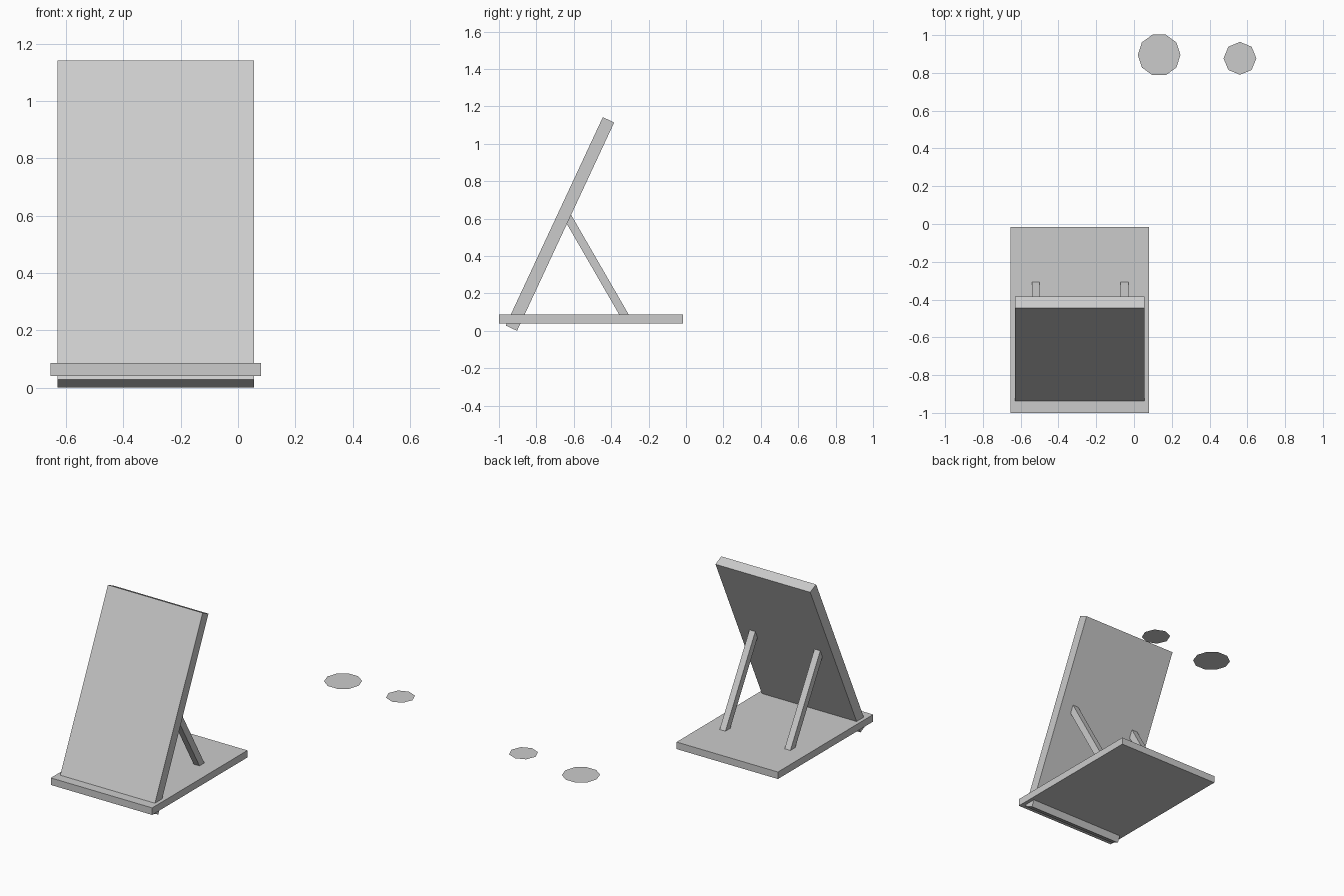
import bpy
from math import radians

if "Cube" in bpy.data.objects:
    bpy.data.objects.remove(bpy.data.objects["Cube"])


def box(name, center, size, tilt=0):
    """Box of the given size, tilted about the x axis (degrees)."""
    bpy.ops.mesh.primitive_cube_add(size=1, location=center)
    ob = bpy.context.object
    ob.name = name
    ob.scale = size
    bpy.ops.object.transform_apply(location=False, rotation=False, scale=True)
    ob.rotation_euler.x = radians(-tilt)
    return ob


def disc(name, center, radius, sides):
    """Flat polygon disc with a corner on the x axis."""
    bpy.ops.mesh.primitive_circle_add(vertices=sides, radius=radius,
                                      fill_type='NGON', location=center,
                                      rotation=(0, 0, radians(90)))
    ob = bpy.context.object
    ob.name = name
    # odd quarter-turns would put an edge on x for the ten-sided disc
    if sides % 4:
        ob.rotation_euler.z = radians(90)
    return ob


# Base slab
box("base", (-0.287, -0.508, 0.063), (0.733, 0.984, 0.046))

# Leaning panel, its lower edge passing through the base
box("leaning_panel", (-0.287, -0.674, 0.571), (0.685, 1.229, 0.067)[:1] + (0.067, 1.229), 25)

# Pair of rear struts, sunk slightly into base and panel
top, bottom = (-0.646, 0.632), (-0.319, 0.064)
length = ((top[0] - bottom[0]) ** 2 + (top[1] - bottom[1]) ** 2) ** 0.5
for side, x in (("left", -0.52), ("right", -0.05)):
    box("strut_" + side,
        (x, (top[0] + bottom[0]) / 2, (top[1] + bottom[1]) / 2),
        (0.042, 0.044, length), -30)

# Two loose flat discs behind the stand
disc("large_disc", (0.133, 0.895, 0.205), 0.113, 10)
disc("small_disc", (0.561, 0.877, 0.225), 0.087, 8)
